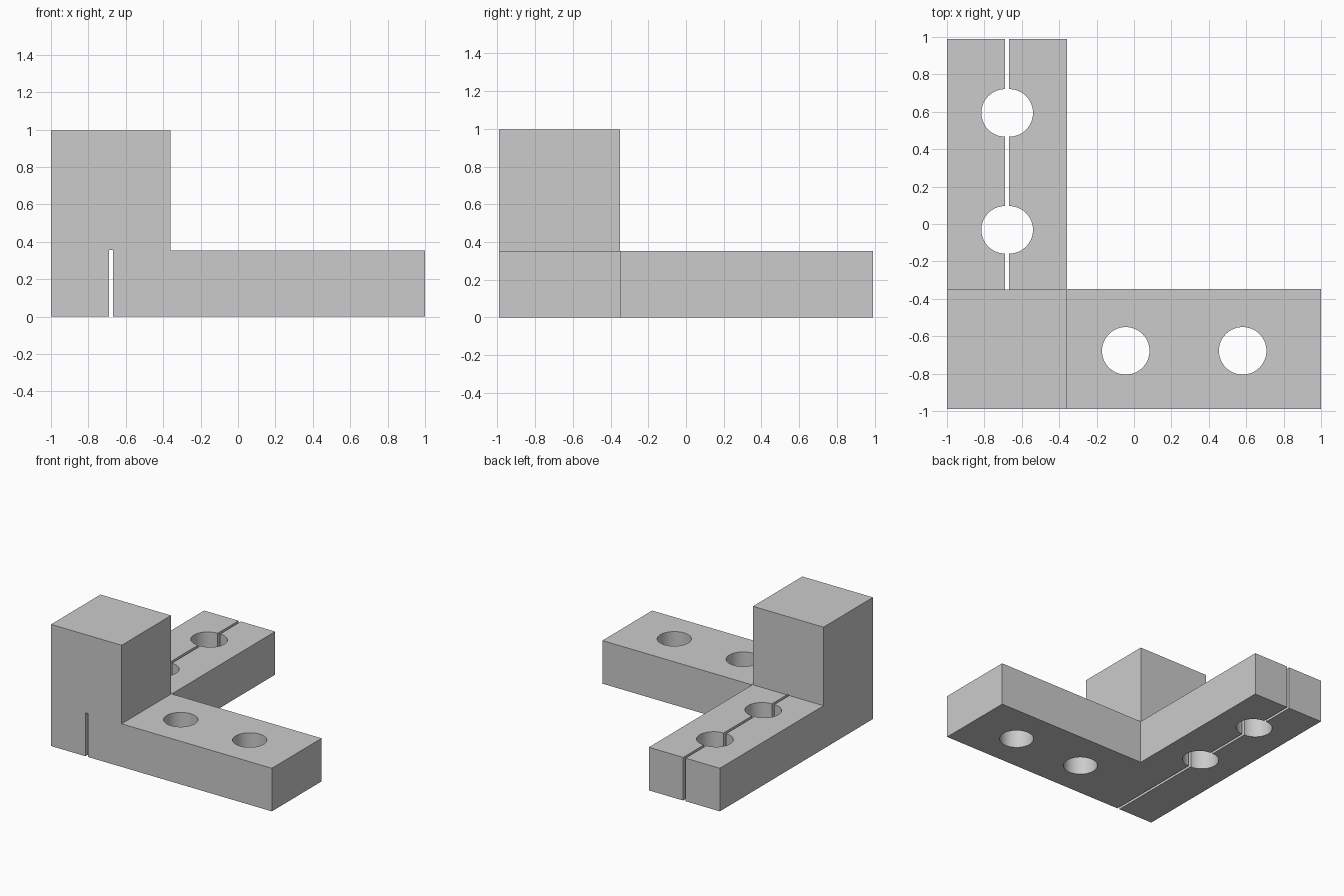
import bpy, bmesh
from math import pi, cos, sin, radians

if "Cube" in bpy.data.objects:
    bpy.data.objects.remove(bpy.data.objects["Cube"])

ARM_H, TOP = 0.353, 0.996
Y = 0.99
BLOCK_X, BLOCK_Y = -0.361, -0.351     # inner faces of the raised block
ARM_X, ARM_Y = -0.357, -0.347         # inner faces of the two arms
SLOT_X, SLOT_HALF = -0.678, 0.011
R = 0.127


def prism(name, outline, z0, z1):
    """Extrude a counter-clockwise outline from z0 to z1."""
    bm = bmesh.new()
    face = bm.faces.new([bm.verts.new((x, y, z0)) for x, y in outline])
    ext = bmesh.ops.extrude_face_region(bm, geom=[face])["geom"]
    bmesh.ops.translate(bm, vec=(0, 0, z1 - z0),
                        verts=[v for v in ext if isinstance(v, bmesh.types.BMVert)])
    bmesh.ops.recalc_face_normals(bm, faces=bm.faces)
    mesh = bpy.data.meshes.new(name)
    bm.to_mesh(mesh)
    bm.free()
    obj = bpy.data.objects.new(name, mesh)
    bpy.context.collection.objects.link(obj)
    return obj


def rect(x0, x1, y0, y1):
    return [(x0, y0), (x1, y0), (x1, y1), (x0, y1)]


def round_hole(cx, cy, spread=0.0, n=32):
    """Two half circles, moved apart in x by spread each."""
    pts = []
    for side, start in ((1, -pi / 2), (-1, pi / 2)):
        last = n + 1 if spread else n
        for i in range(last):
            a = start + pi * i / n
            pts.append((cx + side * spread + R * cos(a), cy + R * sin(a)))
    return pts


def cut(body, cutter):
    cutter.hide_render = True
    mod = body.modifiers.new("cut", 'BOOLEAN')
    mod.operation, mod.solver, mod.object = 'DIFFERENCE', 'EXACT', cutter
    bpy.context.view_layer.objects.active = body
    bpy.ops.object.modifier_apply(modifier=mod.name)
    bpy.data.objects.remove(cutter)


# L-shaped column, trimmed down to arm height outside the corner block
body = prism("corner_bracket", [(-1, -Y), (1, -Y), (1, ARM_Y), (ARM_X, ARM_Y),
                                (ARM_X, Y), (-1, Y)], 0, TOP)
cut(body, prism("right_trim", rect(BLOCK_X, 1.2, -1.2, 1.2), ARM_H, 1.2))
cut(body, prism("rear_trim", rect(-1.2, 1.2, BLOCK_Y, 1.2), ARM_H, 1.2))

# Narrow slot along the rear arm and under the block
cut(body, prism("slot", rect(SLOT_X - SLOT_HALF, SLOT_X + SLOT_HALF, -1.2, 1.2),
                -0.1, ARM_H + 0.003))

# Bolt holes: split pair on the rear arm, round pair on the right arm
for cy in (-0.031, 0.594):
    cut(body, prism("split_hole", round_hole(SLOT_X, cy, SLOT_HALF), -0.1, 0.6))
for cx in (-0.044, 0.581):
    cut(body, prism("round_hole", round_hole(cx, -0.678), -0.1, 0.6))

bpy.ops.object.select_all(action='DESELECT')
body.select_set(True)
bpy.context.view_layer.objects.active = body
bpy.ops.object.shade_smooth_by_angle(angle=radians(30))
